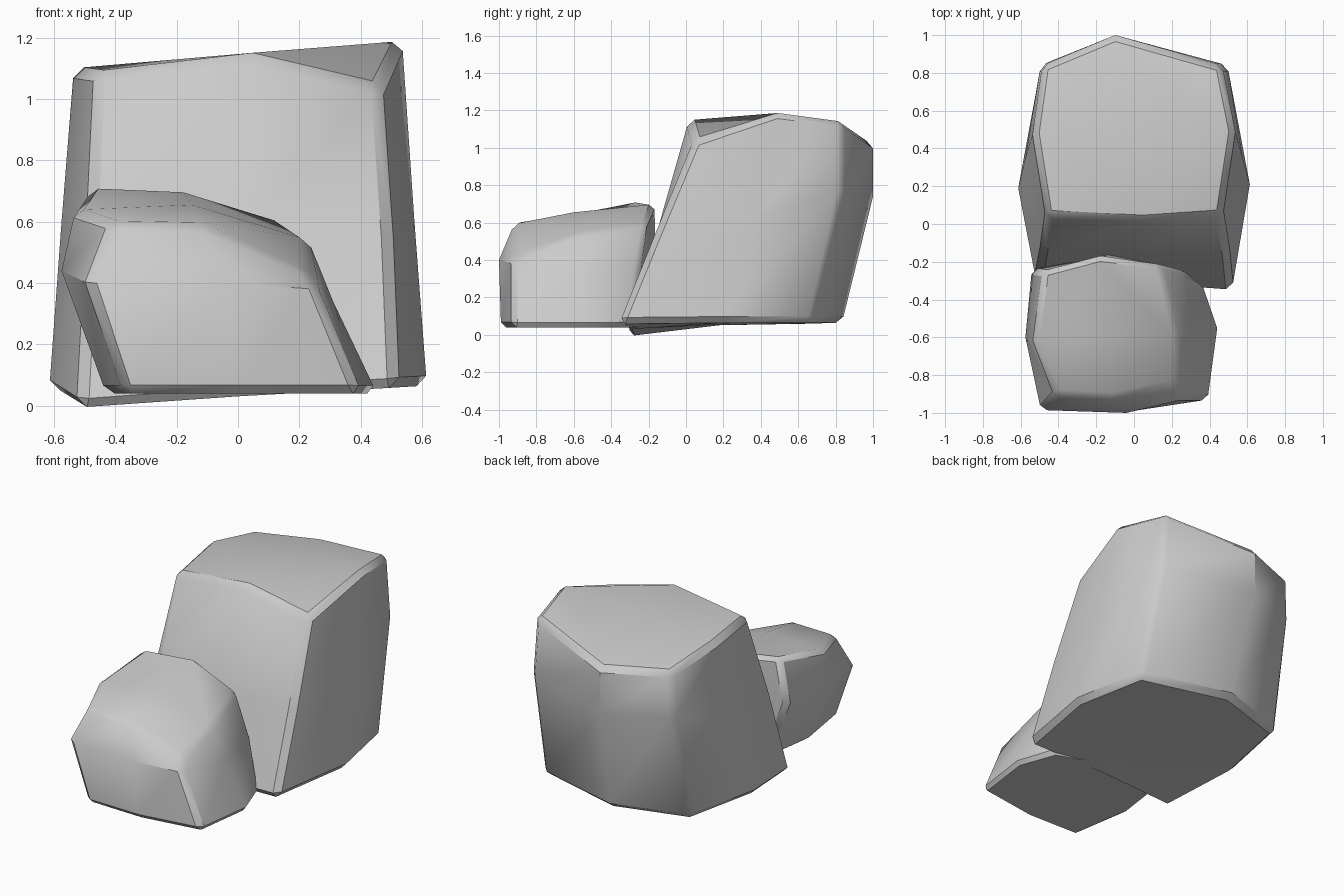
import bpy, bmesh

if "Cube" in bpy.data.objects:
    bpy.data.objects.remove(bpy.data.objects["Cube"])

# Rings run: front-left, front, front-right, right, back-right, back, back-left, left.


def rock(name, rings, bottom_centre, top_centre, bevel):
    bm = bmesh.new()
    rows = [[bm.verts.new(p) for p in ring] for ring in rings]
    low, high = bm.verts.new(bottom_centre), bm.verts.new(top_centre)
    # side walls
    for a, b in zip(rows, rows[1:]):
        for i in range(8):
            j = (i + 1) % 8
            bm.faces.new((a[i], a[j], b[j], b[i]))
    # four-quad caps
    for i in range(0, 8, 2):
        for row, c in ((rows[0], low), (rows[-1], high)):
            bm.faces.new((row[i - 1], row[i], row[i + 1], c))
    bmesh.ops.recalc_face_normals(bm, faces=bm.faces[:])
    # chamfer the cap rims and the four upright corners
    edges = []
    for row in (rows[0], rows[-1]):
        edges += [bm.edges.get((row[i - 1], row[i])) for i in range(8)]
    for a, b in zip(rows, rows[1:]):
        edges += [bm.edges.get((a[i], b[i])) for i in range(0, 8, 2)]
    bmesh.ops.bevel(bm, geom=edges, offset=bevel, offset_type='OFFSET',
                    segments=1, profile=0.5, affect='EDGES')
    mesh = bpy.data.meshes.new(name)
    bm.to_mesh(mesh)
    bm.free()
    obj = bpy.data.objects.new(name, mesh)
    bpy.context.collection.objects.link(obj)
    bpy.ops.object.select_all(action='DESELECT')
    obj.select_set(True)
    bpy.context.view_layer.objects.active = obj
    bpy.ops.object.shade_smooth_by_angle(angle=0.6)
    return obj


# Tall rear boulder
rock("large_rock", [
    [(-.52, -.31, -.01), (0, -.32, .03), (.52, -.36, .06), (.615, .2, .065),
     (.52, .68, .065), (-.05, .835, .065), (-.52, .69, .06), (-.615, .18, .05)],
    [(-.49, -.15, .55), (0, -.155, .55), (.50, -.16, .55), (.575, .35, .6),
     (.495, .84, .77), (-.1, 1.0, .74), (-.495, .84, .75), (-.575, .35, .6)],
    [(-.465, .04, 1.09), (.05, .015, 1.145), (.465, .045, 1.04), (.535, .49, 1.19),
     (.465, .84, 1.145), (-.1, 1.0, 1.03), (-.485, .84, 1.04), (-.535, .48, 1.10)],
], (0, .25, .06), (0, .5, 1.145), .033)

# Low front boulder
rock("small_rock", [
    [(-.37, -.98, .04), (0, -.99, .04), (.40, -.93, .04), (.45, -.55, .04),
     (.36, -.3, .04), (0, -.16, .04), (-.38, -.25, .04), (-.43, -.6, .04)],
    [(-.49, -.985, .4), (-.04, -1.0, .4), (.26, -.93, .38), (.31, -.57, .34),
     (.27, -.25, .35), (-.1, -.16, .38), (-.54, -.24, .44), (-.575, -.6, .44)],
    [(-.41, -.905, .6), (-.12, -.92, .59), (.21, -.85, .44), (.225, -.58, .54),
     (.14, -.21, .60), (-.18, -.17, .70), (-.48, -.25, .715), (-.53, -.62, .64)],
], (0, -.6, .04), (-.15, -.6, .655), .028)
